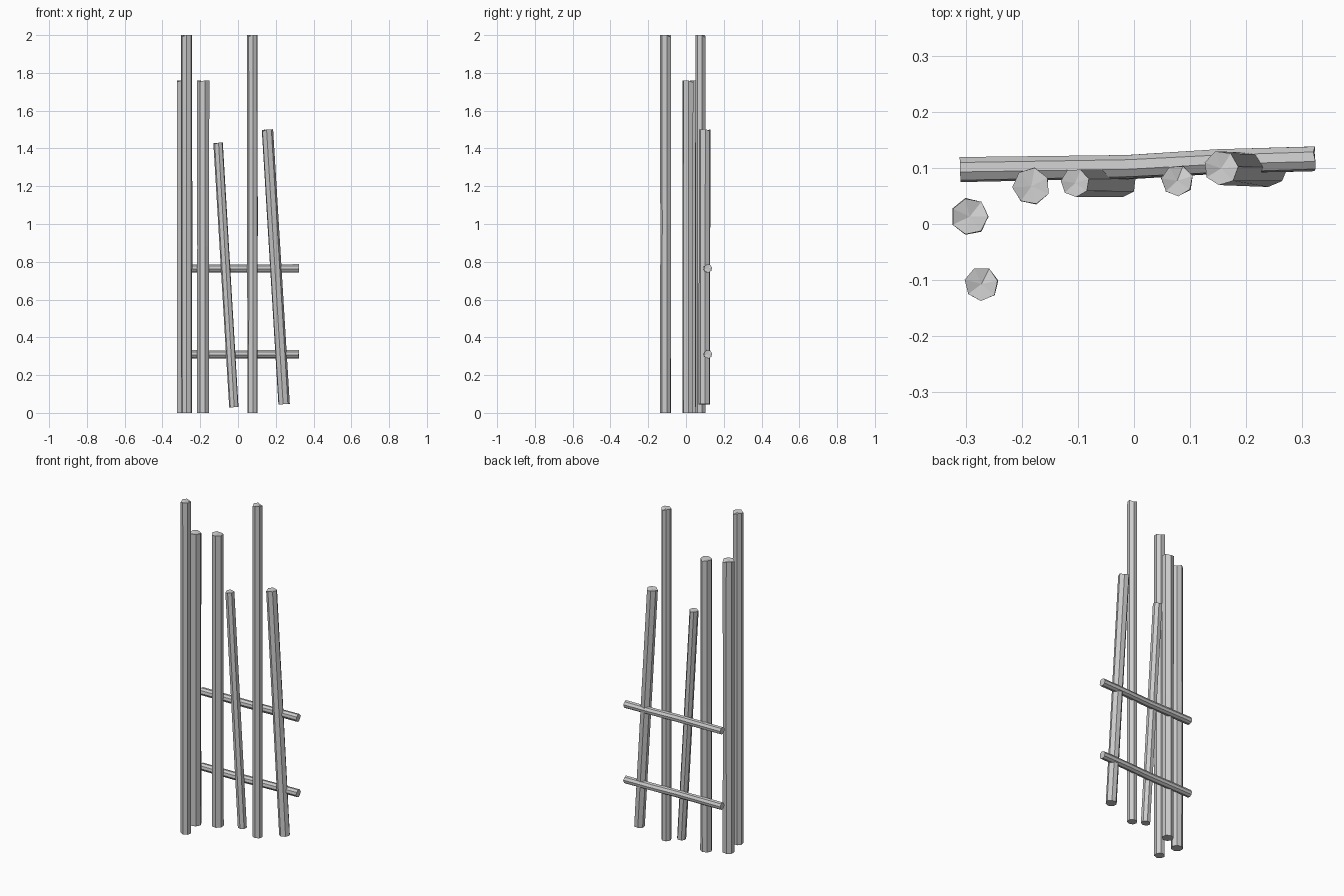
import bpy, bmesh, math, random
from mathutils import Vector

if "Cube" in bpy.data.objects:
    bpy.data.objects.remove(bpy.data.objects["Cube"])

random.seed(4)


def pole(name, path, r, sides=7, phase=0.0, chip=0.012):
    """Faceted branch along a path, with a roughly hewn fan at its far end."""
    pts = [Vector(p) for p in path]
    axis = (pts[-1] - pts[0]).normalized()
    ref = Vector((1, 0, 0)) if abs(axis.x) < 0.7 else Vector((0, 1, 0))
    u = (ref - axis * ref.dot(axis)).normalized()
    v = axis.cross(u)
    bm = bmesh.new()
    rings = []
    for i, p in enumerate(pts):
        ring = []
        for k in range(sides):
            a = phase + 2 * math.pi * k / sides
            rr = r * random.uniform(0.96, 1.04)
            co = p + (u * math.cos(a) + v * math.sin(a)) * rr
            if i == len(pts) - 1 and k % 3 == 1:
                co -= axis * chip * random.uniform(0.4, 1.0)
            ring.append(bm.verts.new(co))
        rings.append(ring)
    for a, b in zip(rings, rings[1:]):
        for k in range(sides):
            n = (k + 1) % sides
            bm.faces.new((a[k], a[n], b[n], b[k]))
    bm.faces.new(rings[0][::-1])
    tip = bm.verts.new(pts[-1] - axis * chip * 0.3)
    for k in range(sides):
        bm.faces.new((rings[-1][k], rings[-1][(k + 1) % sides], tip))
    bmesh.ops.recalc_face_normals(bm, faces=bm.faces)
    me = bpy.data.meshes.new(name)
    bm.to_mesh(me)
    bm.free()
    ob = bpy.data.objects.new(name, me)
    bpy.context.collection.objects.link(ob)
    return ob


# Upright posts: name, x, y, height, radius, rotation of the section
for name, x, y, h, r, ph in [
    ("corner_post", -0.272, -0.107, 2.0, 0.030, 0.2),
    ("side_stake", -0.293, 0.013, 1.76, 0.033, 0.0),
    ("left_stake", -0.183, 0.067, 1.76, 0.033, 0.5),
    ("middle_post", 0.077, 0.077, 2.0, 0.028, 0.3),
]:
    pole(name, [(x, y, 0), (x, y, h / 2), (x, y, h)], r, phase=ph)

# Leaning stakes
pole("leaning_stake_left", [(-0.022, 0.073, 0.03), (-0.105, 0.073, 1.43)], 0.026, phase=0.3)
pole("leaning_stake_right", [(0.243, 0.098, 0.046), (0.155, 0.099, 1.5)], 0.031, phase=0.1)

# Slightly bent horizontal rails behind the stakes
for name, z in [("lower_rail", 0.31), ("upper_rail", 0.765)]:
    pole(name, [(-0.31, 0.097, z), (-0.01, 0.102, z), (0.15, 0.111, z), (0.323, 0.116, z)],
         0.022, sides=8, phase=0.2, chip=0.004)
